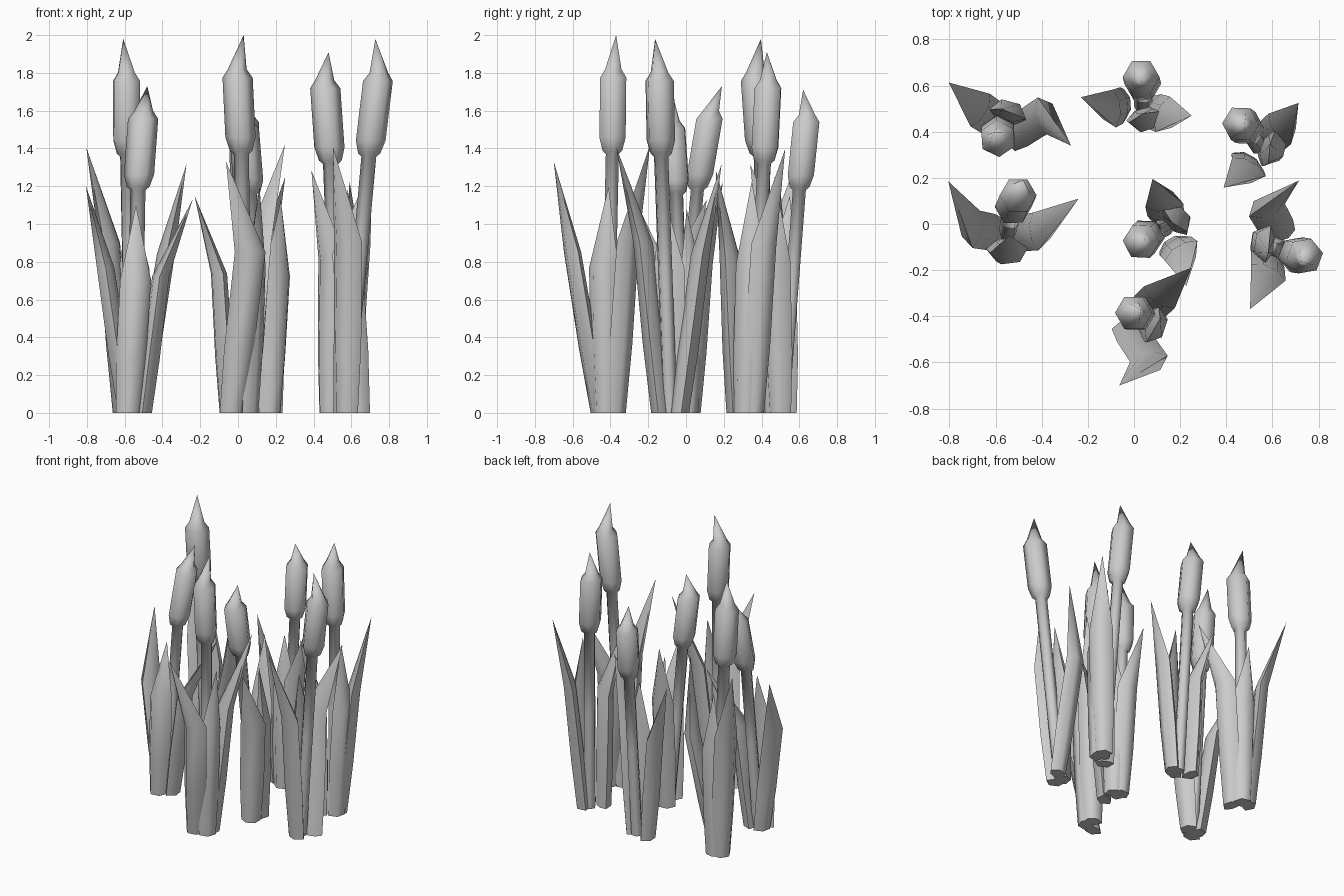
import bpy, bmesh, math
from mathutils import Vector, Matrix

default = bpy.data.objects.get("Cube")
if default:
    bpy.data.objects.remove(default, do_unlink=True)

grey = bpy.data.materials.new("plain_grey")
grey.use_nodes = True
grey.diffuse_color = (0.6, 0.6, 0.6, 1)
grey.node_tree.nodes["Principled BSDF"].inputs["Base Color"].default_value = (0.6, 0.6, 0.6, 1)

parts = []


def loft(name, rings, tip, place):
    """Skin a stack of closed rings, cap the root and close onto a point."""
    bm = bmesh.new()
    loops = [[bm.verts.new(p) for p in ring] for ring in rings]
    sides = len(loops[0])
    for low, high in zip(loops, loops[1:]):
        for i in range(sides):
            j = (i + 1) % sides
            bm.faces.new((low[i], low[j], high[j], high[i]))
    end = bm.verts.new(tip)
    for i in range(sides):
        bm.faces.new((loops[-1][i], loops[-1][(i + 1) % sides], end))
    bm.faces.new(loops[0])
    bmesh.ops.recalc_face_normals(bm, faces=bm.faces)
    bm.transform(place)
    mesh = bpy.data.meshes.new(name)
    bm.to_mesh(mesh)
    bm.free()
    mesh.materials.append(grey)
    obj = bpy.data.objects.new(name, mesh)
    bpy.context.collection.objects.link(obj)
    parts.append(obj)


def hexagon(centre, radius):
    angles = [math.pi / 3 * i for i in range(6)]
    return [centre + Vector((math.cos(a), math.sin(a), 0)) * radius for a in angles]


def stalk_and_head(name, foot, bottom, top, tip, place):
    foot, bottom, top, tip = map(Vector, (foot, bottom, top, tip))
    rings = [hexagon(foot, 0.04), hexagon(foot.lerp(bottom, 0.55), 0.04),
             hexagon(bottom, 0.04)]
    # swollen seed head, then the pointed spike
    for along, radius in ((0.04, 0.06), (0.2, 0.08), (0.92, 0.08), (1.02, 0.05)):
        rings.append(hexagon(bottom.lerp(top, along), radius))
    loft(name, rings, tip, place)


def leaf(name, root, shoulder, tip, place):
    """Thick blade with a lens section, widest at the shoulder."""
    tip = Vector(tip)
    root = Vector((*root, 0))
    shoulder = Vector((*shoulder, tip.z * 0.64))
    out = Vector((shoulder.x, shoulder.y, 0)).normalized()
    side = Vector((-out.y, out.x, 0))
    outline = ((-0.5, -0.2), (-0.25, 0.5), (0.25, 0.5), (0.5, -0.2), (0.2, -0.5), (-0.2, -0.5))
    rings = []
    for along, width, depth in ((0, 0.13, 0.08), (0.4, 0.16, 0.09), (1, 0.165, 0.08)):
        centre = root.lerp(shoulder, along)
        rings.append([centre + side * width * s + out * depth * o for s, o in outline])
    loft(name, rings, tip, place)


# Each kind: stalk points, then leaves as root, shoulder, tip
tall = (((0.02, 0, 0), (-0.03, 0.03, 1.37), (-0.06, 0.035, 1.81), (-0.03, 0.05, 2)),
        (((-0.05, -0.04), (0.03, -0.18), (-0.11, -0.28, 1.33)),
         ((0.03, 0.05), (0.08, 0.115), (0.2, 0.23, 1.42)),
         ((0.04, -0.01), (0.06, -0.02), (0.07, 0.01, 1.2))))
short = (((0, 0, 0), (0, 0.09, 1.18), (-0.01, 0.13, 1.57), (-0.01, 0.11, 1.71)),
         (((-0.095, 0.01), (-0.14, -0.01), (-0.27, 0.04, 1.15)),
          ((0.04, -0.02), (0.1, -0.04), (0.21, -0.04, 1.25)),
          ((0, -0.05), (0.02, -0.06), (0, -0.03, 1.1))))
spread = (((0, 0, 0), (0.02, 0.11, 1.18), (0.05, 0.18, 1.59), (0.07, 0.24, 1.73)),
          (((-0.04, 0.01), (-0.15, 0.03), (-0.255, 0.235, 1.2)),
           ((0.05, 0.01), (0.14, 0.02), (0.31, 0.16, 1.13)),
           ((-0.03, -0.05), (0.01, -0.08), (0.01, 0, 1.1))))

# Kind, position, turn in degrees, height scale, lean in x and y
clumps = ((tall, 0.02, -0.42, 0, 1, 0.02, 0), (tall, -0.56, 0.43, 94, 0.99, 0, 0),
          (tall, 0.59, -0.08, 190, 0.99, 0.05, -0.02), (short, 0.04, 0.51, 0, 1, 0, 0),
          (short, 0.54, 0.34, 58, 1.117, 0.02, 0.02), (short, 0.14, -0.01, 117, 0.98, 0, 0),
          (spread, -0.55, -0.05, 0, 1, 0, 0))

for n, ((stem, blades), x, y, turn, height, lean_x, lean_y) in enumerate(clumps, 1):
    lean = Matrix.Identity(4)
    lean[0][2], lean[1][2] = lean_x, lean_y
    place = (Matrix.Translation((x, y, 0)) @ lean @ Matrix.Rotation(math.radians(turn), 4, "Z")
             @ Matrix.Diagonal((1, 1, height, 1)))
    stalk_and_head(f"cattail_stalk_{n}", *stem, place)
    for k, blade in enumerate(blades, 1):
        leaf(f"cattail_leaf_{n}_{k}", *blade, place)

# Soft shading across the rounded sides
bpy.ops.object.select_all(action="DESELECT")
for obj in parts:
    obj.select_set(True)
bpy.context.view_layer.objects.active = parts[0]
bpy.ops.object.shade_smooth_by_angle(angle=math.radians(65))
